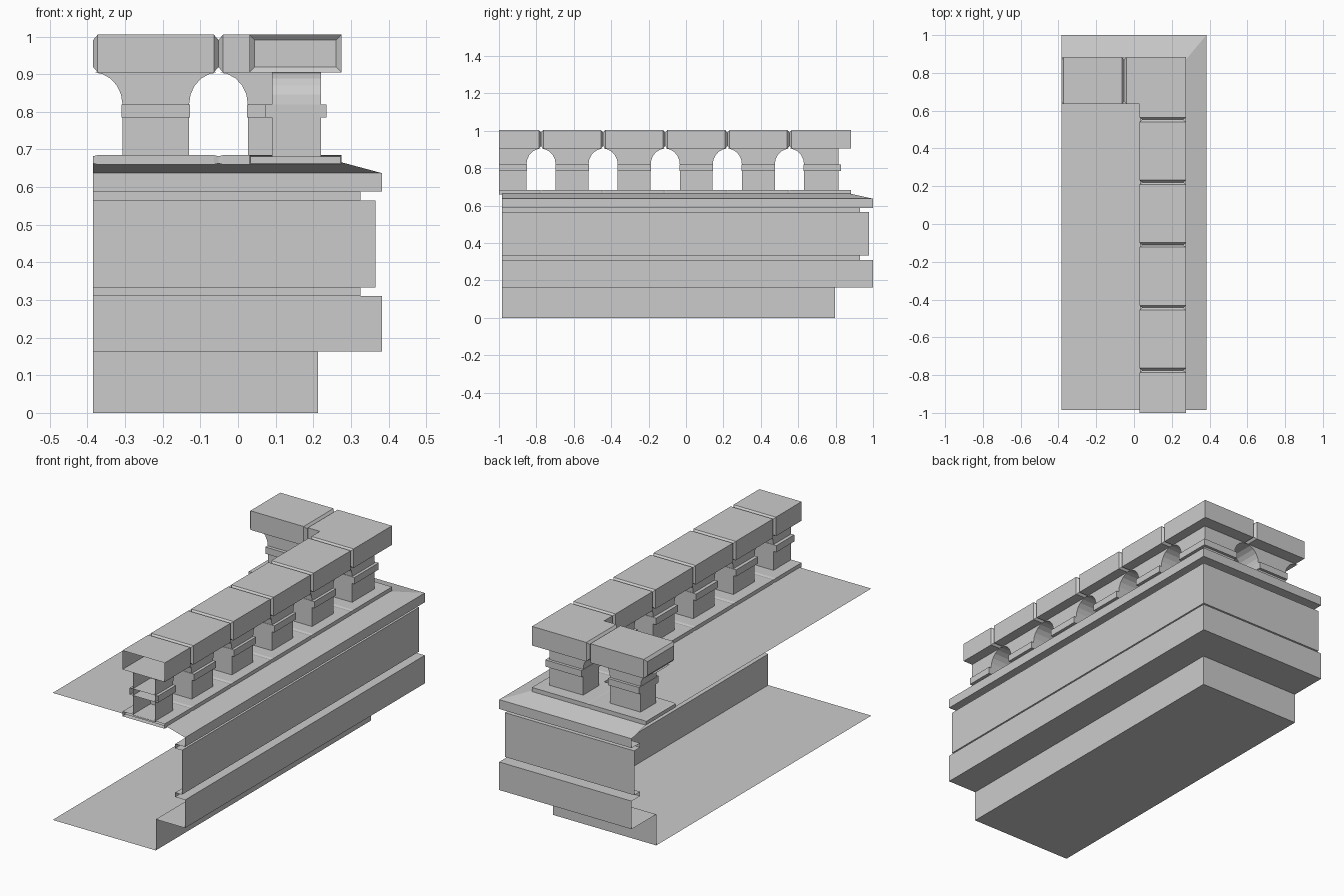
import bpy, bmesh, math
from mathutils import Vector

cube = bpy.data.objects.get("Cube")
if cube:
    bpy.data.objects.remove(cube, do_unlink=True)

stone = bpy.data.materials.new("grey_stone")
stone.use_nodes = True
colour = (0.6, 0.6, 0.6, 1)
stone.diffuse_color = colour
stone.node_tree.nodes["Principled BSDF"].inputs["Base Color"].default_value = colour

FRONT, LEFT = -0.985, -0.385      # open edges of the ledge
PERIOD = 0.332                    # arch spacing
JOINTS = [0.553 - PERIOD * k for k in range(6)]
BACK_JOINT = -0.052
ARCH_R, SPRING, CAP_Z = 0.078, 0.82, 0.905


def finish(name, bm, solid=True):
    if solid:
        bmesh.ops.recalc_face_normals(bm, faces=bm.faces)
        # the balustrade is cut open where it meets the front
        bmesh.ops.bisect_plane(bm, geom=bm.verts[:] + bm.edges[:] + bm.faces[:],
                               plane_co=(0, -1, 0), plane_no=(0, 1, 0), clear_inner=True)
    mesh = bpy.data.meshes.new(name)
    bm.to_mesh(mesh)
    bm.free()
    mesh.materials.append(stone)
    obj = bpy.data.objects.new(name, mesh)
    bpy.context.collection.objects.link(obj)
    return obj


def place(along, across, z, back):
    """Put a run coordinate on the side run (along y) or the back run (along x)."""
    return Vector((along, across, z)) if back else Vector((across, along, z))


def loft(name, rings, close_end=True):
    bm = bmesh.new()
    rows = [[bm.verts.new(p) for p in ring] for ring in rings]
    n = len(rows[0])
    for a, b in zip(rows, rows[1:]):
        for i in range(n):
            j = (i + 1) % n
            bm.faces.new((a[i], a[j], b[j], b[i]))
    bm.faces.new(rows[0])
    if close_end:
        bm.faces.new(rows[-1])
    return finish(name, bm)


def slab(name, start, end, c0, c1, z0, z1, inset, back, groove_end=True):
    """Block whose ends narrow into a V groove at each joint."""
    def ring(u, d):
        corners = ((c0 + d, z0 + d), (c1 - d, z0 + d), (c1 - d, z1 - d), (c0 + d, z1 - d))
        return [place(u, c, z, back) for c, z in corners]
    rings = [ring(start, inset), ring(start + 0.012, 0)]
    rings += [ring(end - 0.012, 0), ring(end, inset)] if groove_end else [ring(end, 0)]
    loft(name, rings)


def column(name, start, end, c0, c1, back, flare_end=True):
    """Baluster with half an arch springing to the joint on each side."""
    steps = 5
    arc = [(ARCH_R * math.cos(i * math.pi / 2 / steps),
            SPRING + (CAP_Z - SPRING) * math.sin(i * math.pi / 2 / steps))
           for i in range(steps + 1)]
    outline = [(start + u, z) for u, z in reversed(arc)] + [(start + ARCH_R, 0.68)]
    if flare_end:
        outline += [(end - ARCH_R, 0.68)] + [(end - u, z) for u, z in arc]
        stop = end - ARCH_R
    else:
        outline += [(end, 0.68), (end, CAP_Z)]
        stop = end
    loft(name, [[place(u, c, z, back) for u, z in outline] for c in (c0, c1)])
    # projecting band under the arch
    far = stop + (0.002 if flare_end else 0.015)
    band = [(start + ARCH_R - 0.002, 0.785), (far, 0.785),
            (far, SPRING), (start + ARCH_R - 0.002, SPRING)]
    loft(name + "_band", [[place(u, c, z, back) for u, z in band]
                          for c in (c0 - 0.018, c1 + 0.015)])


# Moulded ledge: one profile swept around the outer corner, open on two sides
profile = [(0.213, 0), (0.213, 0.163), (0.383, 0.163), (0.383, 0.31), (0.325, 0.31),
           (0.325, 0.333), (0.365, 0.333), (0.365, 0.565), (0.325, 0.565),
           (0.325, 0.588), (0.383, 0.588), (0.383, 0.637), (0.275, 0.666)]
bm = bmesh.new()
rows = []
for x, z in profile:
    y = 1 - (0.383 - x) * 1.2
    rows.append([bm.verts.new(p) for p in ((x, FRONT, z), (x, y, z), (LEFT, y, z))])
for a, b in zip(rows, rows[1:]):
    for i in range(2):
        bm.faces.new((a[i], a[i + 1], b[i + 1], b[i]))
bm.faces.new(rows[-1] + [bm.verts.new((LEFT, FRONT, profile[-1][1]))])
bm.faces.new([bm.verts.new((LEFT, FRONT, 0))] + rows[0][::-1])
finish("moulded_ledge", bm, solid=False)

# Side run: repeating columns, coping blocks and plinths
for k, (end, start) in enumerate(zip(JOINTS, JOINTS[1:])):
    column(f"side_column_{k + 1}", start, end, 0.09, 0.22, False)
    slab(f"side_coping_{k + 1}", start, end, 0.03, 0.275, CAP_Z, 1.005, 0.014, False)
    slab(f"side_plinth_{k + 1}", start, end, 0.03, 0.275, 0.66, 0.685, 0.003, False)

# Corner: two legs meeting in an L
column("corner_column_side", JOINTS[0], 0.815, 0.09, 0.22, False, False)
column("corner_column_back", BACK_JOINT, 0.22, 0.685, 0.815, True, False)
for part, z0, z1, d in (("coping", CAP_Z, 1.005, 0.014), ("plinth", 0.66, 0.685, 0.003)):
    slab("corner_" + part, JOINTS[0], 0.883, 0.03, 0.275, z0, z1, d, False, False)
    slab("corner_return_" + part, BACK_JOINT, 0.03, 0.635, 0.883, z0, z1, d, True, False)
    slab("back_" + part, LEFT, BACK_JOINT, 0.635, 0.883, z0, z1, d, True)

# Back run: a single module
column("back_column", LEFT, BACK_JOINT, 0.685, 0.815, True)
